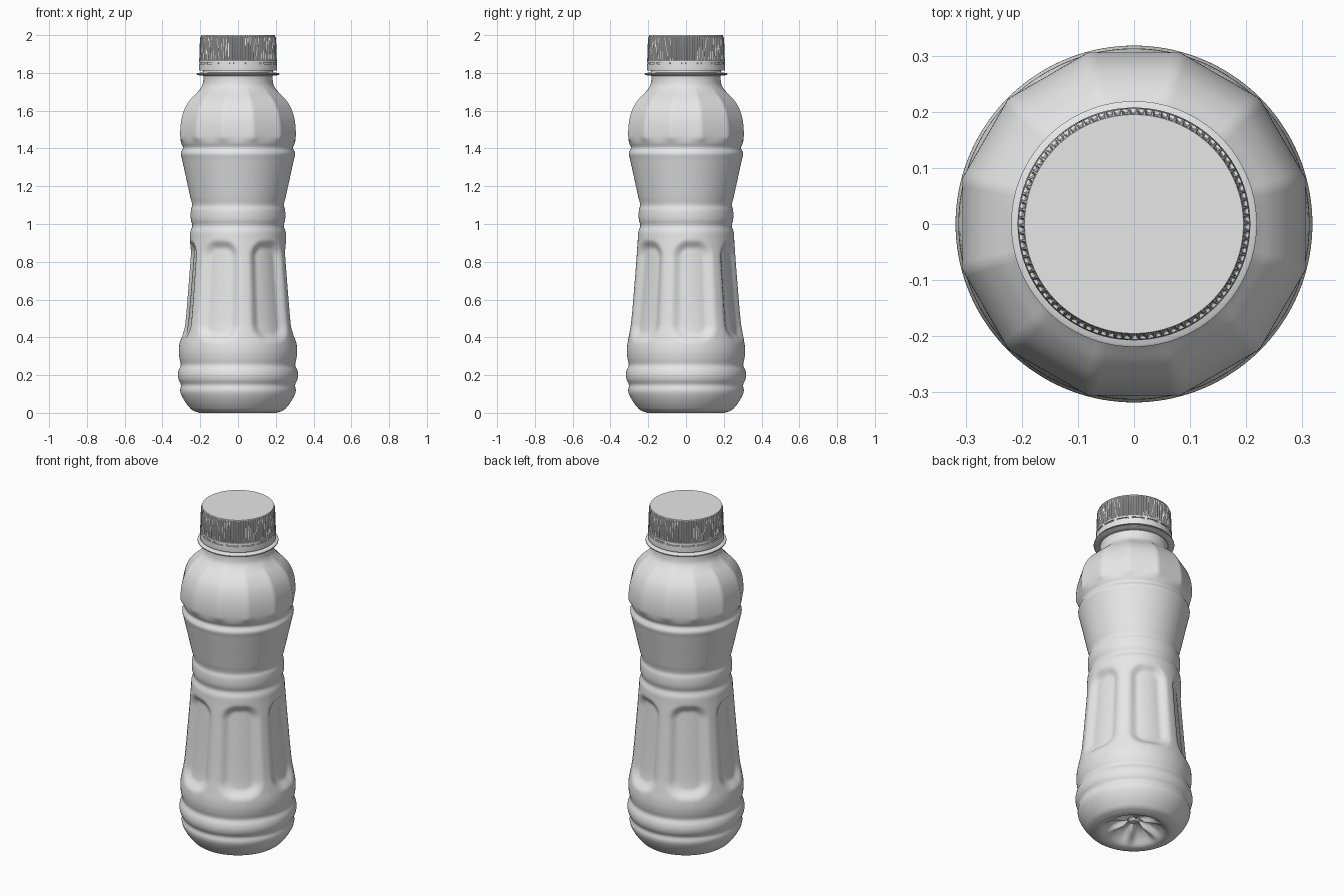
import bpy, bmesh, math
from math import pi, cos, sin, radians

if "Cube" in bpy.data.objects:
    bpy.data.objects.remove(bpy.data.objects["Cube"])

mat = bpy.data.materials.new("light_grey_plastic")
mat.diffuse_color = (0.8, 0.8, 0.8, 1)
mat.use_nodes = True
mat.node_tree.nodes["Principled BSDF"].inputs["Base Color"].default_value = mat.diffuse_color


def smooth(a, b, x):
    t = min(1, max(0, (x - a) / (b - a)))
    return t * t * (3 - 2 * t)


def loft(name, rows, segs, shape, angle):
    """Stack rings; shape(row, i, theta) gives (radius, z). First and last rings are closed."""
    bm = bmesh.new()
    rings = []
    for row in rows:
        ring = []
        for i in range(segs):
            th = 2 * pi * i / segs
            r, z = shape(row, i, th)
            ring.append(bm.verts.new((r * cos(th), r * sin(th), z)))
        rings.append(ring)
    for a, b in zip(rings, rings[1:]):
        for i in range(segs):
            j = (i + 1) % segs
            bm.faces.new((a[i], a[j], b[j], b[i]))
    bm.faces.new(rings[0][::-1])
    bm.faces.new(rings[-1])
    me = bpy.data.meshes.new(name)
    bm.to_mesh(me)
    bm.free()
    me.materials.append(mat)
    ob = bpy.data.objects.new(name, me)
    bpy.context.collection.objects.link(ob)
    bpy.ops.object.select_all(action='DESELECT')
    bpy.context.view_layer.objects.active = ob
    ob.select_set(True)
    bpy.ops.object.shade_smooth_by_angle(angle=radians(angle))
    return ob


# Outer side profile of the bottle (radius, height)
side = [(.205, .0), (.238, .012), (.262, .035), (.284, .065), (.302, .10), (.306, .122),
        (.302, .148), (.314, .175), (.318, .20), (.314, .225), (.303, .253), (.309, .285),
        (.313, .32), (.311, .36), (.302, .41), (.291, .48), (.272, .70), (.255, .92),
        (.252, .96), (.242, .99), (.249, 1.02), (.251, 1.045), (.249, 1.075), (.243, 1.10),
        (.252, 1.14), (.276, 1.25), (.297, 1.345), (.303, 1.375), (.291, 1.403), (.301, 1.43),
        (.306, 1.47), (.303, 1.53), (.293, 1.58), (.275, 1.625), (.247, 1.665), (.213, 1.70),
        (.191, 1.73), (.184, 1.76), (.184, 1.784)]


def interpolate(pts):
    """Smooth cubic curve through the profile, finely sampled in height."""
    n = len(pts)
    m = []
    for k in range(n):
        a, b = pts[max(k - 1, 0)], pts[min(k + 1, n - 1)]
        m.append((b[0] - a[0]) / (b[1] - a[1]))
    out = []
    for k in range(n - 1):
        (r0, z0), (r1, z1) = pts[k], pts[k + 1]
        h = z1 - z0
        steps = max(4, math.ceil(h / .011))
        for s in range(steps):
            t = s / steps
            r = ((2*t**3 - 3*t*t + 1) * r0 + (t**3 - 2*t*t + t) * h * m[k]
                 + (3*t*t - 2*t**3) * r1 + (t**3 - t*t) * h * m[k + 1])
            out.append((r, z0 + t * h))
    return out + [pts[-1]]


def panel_depth(th, z):
    """Six rounded recessed grip panels around the lower body."""
    d = (th - radians(8) + pi / 6) % (pi / 3) - pi / 6
    rad = .095
    qx = abs(d) * .265 - .118 + rad
    qz = abs(z - .645) - .275 + rad
    sd = math.hypot(max(qx, 0), max(qz, 0)) + min(max(qx, qz), 0) - rad
    return .028 * smooth(0, .055, -sd)


def body_shape(row, i, th):
    r, z, kind = row
    if kind == "base":        # recessed underside with radial ribs
        rib = .5 + .5 * cos(6 * th)
        w = smooth(.03, .07, r) * (1 - smooth(.14, .19, r))
        return r, z * (1 - .45 * w * rib ** 3)
    if kind == "side":
        # twelve soft flats on the shoulder
        f = smooth(1.425, 1.46, z) * (1 - smooth(1.67, 1.74, z))
        d = (th + pi / 12) % (pi / 6) - pi / 12
        r *= 1 + f * (1 / cos(d) - 1)
        if .3 < z < .95:
            r -= panel_depth(th, z)
    return r, z


base = [(.004, .058), (.018, .058), (.024, .064), (.035, .072), (.06, .071), (.09, .064),
        (.12, .050), (.145, .030), (.16, .014), (.172, .004), (.188, .0)]
# Support ring and neck finish, ending inside the cap
neck = [(.186, 1.786), (.215, 1.788), (.219, 1.791), (.219, 1.797), (.215, 1.800),
        (.187, 1.802), (.185, 1.83)]
rows = ([(r, z, "base") for r, z in base] + [(r, z, "side") for r, z in interpolate(side)]
        + [(r, z, "neck") for r, z in neck])
loft("bottle_body", rows, 144, body_shape, 40)

# Screw cap with ribbed grip and slotted tamper band
cap = [(.187, 1.812, ""), (.207, 1.812, ""), (.2075, 1.816, ""), (.206, 1.846, ""),
       (.206, 1.847, "slot"), (.206, 1.854, "slot"), (.206, 1.855, ""), (.2055, 1.866, ""),
       (.2055, 1.867, "rib"), (.2015, 1.984, "rib"), (.1965, 1.995, "rib_end"),
       (.195, 2.0, ""), (.01, 2.0, "")]


def cap_shape(row, i, th):
    r, z, kind = row
    if kind == "rib" and i % 4 > 1:
        r -= .0055
    if kind == "slot" and i % 24 < 18:
        r -= .006
    return r, z


loft("screw_cap", cap, 360, cap_shape, 30)
